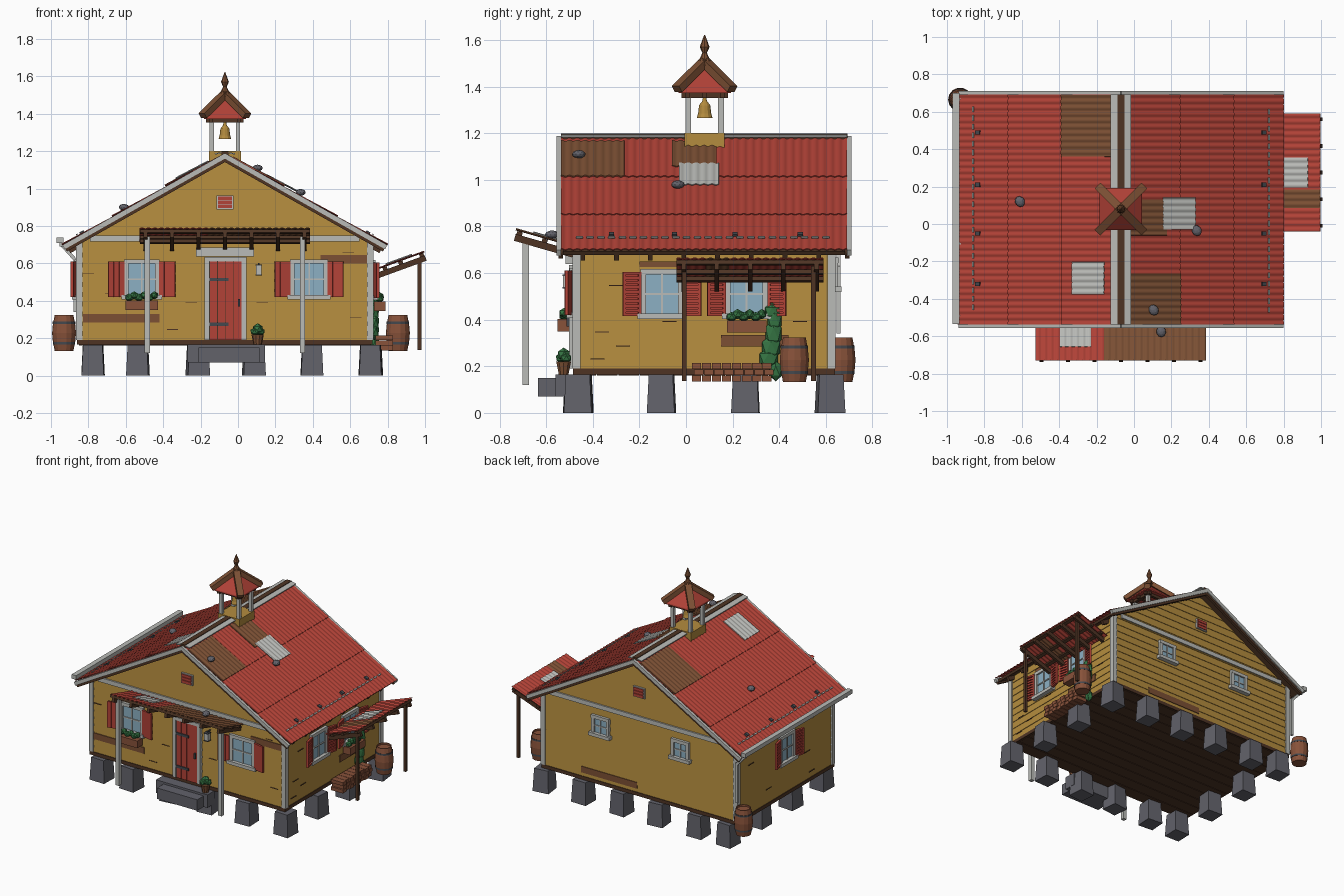
import bpy, bmesh, math, random
from mathutils import Matrix, Vector

random.seed(4)
I = Matrix.Identity(4)
T = lambda x, y, z: Matrix.Translation((x, y, z))
R = lambda deg, ax: Matrix.Rotation(math.radians(deg), 4, ax)


def mat(name, r, g, b):
    m = bpy.data.materials.new(name)
    m.diffuse_color = [((c / 255 + 0.055) / 1.055) ** 2.4 for c in (r, g, b)] + [1]
    return m


OCHRE, RED = mat("ochre_paint", 180, 140, 62), mat("red_paint", 178, 66, 55)
BROWN, DARK = mat("worn_brown", 124, 80, 52), mat("dark_wood", 78, 52, 36)
TRIM, STONE = mat("pale_trim", 186, 187, 183), mat("grey_stone", 98, 98, 106)
GLASS, GREEN = mat("window_glass", 140, 176, 196), mat("leaf_green", 54, 118, 68)
IRON, WOOD = mat("dark_iron", 68, 72, 78), mat("barrel_wood", 136, 82, 58)


def finish(name, bm, m, M=I):
    bmesh.ops.recalc_face_normals(bm, faces=bm.faces)
    me = bpy.data.meshes.new(name)
    bm.to_mesh(me)
    bm.free()
    me.materials.append(m)
    ob = bpy.data.objects.new(name, me)
    ob.matrix_world = M
    bpy.context.collection.objects.link(ob)
    return ob


def boxes(name, m, items, M=I):
    """Each item is x0, x1, y0, y1, z0, z1."""
    bm = bmesh.new()
    for a, b, c, d, e, f in items:
        mx = T((a + b) / 2, (c + d) / 2, (e + f) / 2) @ Matrix.Diagonal((b - a, d - c, f - e, 1))
        bmesh.ops.create_cube(bm, size=1, matrix=mx)
    return finish(name, bm, m, M)


def loft(name, m, rings, M=I):
    bm = bmesh.new()
    vs = [[bm.verts.new(p) for p in ring] for ring in rings]
    n = len(vs[0])
    for a, b in zip(vs, vs[1:]):
        for i in range(n):
            bm.faces.new((a[i], a[(i + 1) % n], b[(i + 1) % n], b[i]))
    bm.faces.new(vs[0][::-1])
    bm.faces.new(vs[-1])
    return finish(name, bm, m, M)


def lathe(name, m, prof, M, n=14, turn=0.0):
    ang = [turn + 2 * math.pi * i / n for i in range(n)]
    return loft(name, m, [[(r * math.cos(t), r * math.sin(t), z) for t in ang] for r, z in prof], M)


def blobs(name, m, items, M=I, sub=1, spin=90):
    """Lumpy icospheres: x, y, z, rx, ry, rz."""
    bm = bmesh.new()
    for x, y, z, rx, ry, rz in items:
        mx = T(x, y, z) @ R(random.uniform(0, spin), 'Z') @ Matrix.Diagonal((rx, ry, rz, 1))
        bmesh.ops.create_icosphere(bm, subdivisions=sub, radius=1, matrix=mx)
    return finish(name, bm, m, M)


def sheet(name, m, M, x0, x1, d0, d1, z0, z1):
    """Corrugated sheet running outward along local -y."""
    bm, n = bmesh.new(), max(8, round((x1 - x0) / 0.034 * 6))
    prev = None
    for i in range(n + 1):
        x = x0 + (x1 - x0) * i / n
        w = 0.0028 * math.cos(2 * math.pi * x / 0.034)
        cur = [bm.verts.new((x, -d0, z0 + w)), bm.verts.new((x, -d1, z1 + w))]
        if prev:
            bm.faces.new((prev[0], prev[1], cur[1], cur[0])).smooth = True
        prev = cur
    ob = finish(name, bm, m, M)
    s = ob.modifiers.new("thickness", 'SOLIDIFY')
    s.thickness, s.offset = 0.004, 0
    e = ob.modifiers.new("crisp_rims", 'EDGE_SPLIT')
    e.split_angle = math.radians(60)
    return ob


# Clapboard walls and gables lofted as stepped rows
CX, CY, Y0, Y1, A = -0.07, 0.0775, -0.477, 0.632, 29.5
zs = [0.185 + i * 0.0525 for i in range(11)] + [0.71 + i * 0.0545 for i in range(1, 9)]
rings = []
for za, zb in zip(zs, zs[1:]):
    for z, o in ((za, 0.004), (zb, 0.0)):
        h = max(0.004, min(0.782, (1.152 - z) / 0.566)) + o
        rings.append([(CX - h, Y0 - o, z), (CX + h, Y0 - o, z), (CX + h, Y1 + o, z), (CX - h, Y1 + o, z)])
loft("clapboard_walls", OCHRE, rings)
boxes("floor_frame", DARK, [(CX - 0.79, CX + 0.79, Y0 - 0.008, Y1 + 0.008, 0.165, 0.19)])
boxes("floor_planks", DARK, [(CX - 0.78, CX + 0.78, Y0 + k * 0.0924 + 0.002, Y0 + k * 0.0924 + 0.09, 0.161, 0.17)
                             for k in range(12)])
boxes("corner_posts", TRIM, [(x - 0.017, x + 0.017, y - 0.017, y + 0.017, 0.19, 0.725)
                             for x in (CX - 0.778, CX + 0.778) for y in (Y0 + 0.007, Y1 - 0.007)])
boxes("gable_bands", TRIM, [(CX - 0.72, CX + 0.72, y - 0.012, y + 0.012, 0.718, 0.75) for y in (Y0, Y1)])

# Stone piers around the edge
for i, x in enumerate((-0.775, -0.535, -0.215, 0.085, 0.395, 0.71)):
    for j, y in enumerate((-0.462, -0.105, 0.255, 0.618)):
        if i in (0, 5) or j in (0, 3):
            M = T(x, y, 0) @ R(random.uniform(-5, 8) + 45, 'Z')
            lathe("stone_pier", STONE, [(0.084, 0), (0.073, 0.164)], M, 4)
boxes("stone_steps", STONE, [(-0.27, 0.145, -0.56, -0.47, 0.07, 0.165), (-0.21, 0.115, -0.635, -0.555, 0.07, 0.15)])

# Main roof: deck, tiered sheets, rake boards, snow guards, rafters
SIDES = {s: T(CX, CY, 1.185) @ R(90 * s, 'Z') @ R(A, 'X') for s in (1, -1)}
for s, M in SIDES.items():
    boxes("roof_deck", DARK, [(-0.605, 0.605, -0.985, 0, -0.026, -0.008)], M)
    for d0, d1 in ((0.01, 0.36), (0.35, 0.69), (0.68, 0.996)):
        sheet("roof_sheet", RED, M, -0.614, 0.614, d0, d1, 0, 0.008)
    boxes("barge_boards", TRIM, [(e * 0.623 - 0.010, e * 0.623 + 0.010, -0.996, 0, -0.022, 0.004) for e in (1, -1)], M)
    boxes("rake_battens", DARK, [(e * 0.615 - 0.010, e * 0.615 + 0.010, -0.992, 0, -0.038, -0.022) for e in (1, -1)], M)
    boxes("snow_guard", TRIM, [(x, x + 0.03, -0.906, -0.896, 0.012, 0.018)
                               for x in [-0.55 + k * 0.046 for k in range(24)]], M)
    boxes("guard_brackets", IRON, [(x - 0.011, x + 0.011, -0.885, -0.86, 0.0, 0.018)
                                   for x in [s * (y - CY) for y in (0.49, 0.21, -0.05, -0.32)]], M)
    boxes("rafter_tails", DARK, [(x - 0.01, x + 0.01, -0.98, -0.85, -0.055, -0.026)
                                 for x in [-0.52 + k * 0.1445 for k in range(8)]], M)
    boxes("ridge_cap", TRIM, [(-0.614, 0.614, -0.054, -0.016, 0.004, 0.011)], T(CX, CY, 1.187) @ R(90 * s, 'Z') @ R(10, 'X'))
boxes("ridge_pole", DARK, [(CX - 0.018, CX + 0.018, -0.537, 0.692, 1.17, 1.199)])


def roof_patch(s, m, xa, xb, ya, yb, lift):
    x = sorted((s * (ya - CY), s * (yb - CY)))
    d = sorted((s * (xa - CX) / 0.87, s * (xb - CX) / 0.87))
    sheet("roof_patch", m, SIDES[s], x[0], x[1], d[0], d[1], lift, lift + 0.006)


roof_patch(-1, BROWN, -0.385, -0.11, 0.36, 0.69, 0.005)
roof_patch(1, BROWN, -0.03, 0.245, -0.537, -0.265, 0.005)
roof_patch(1, BROWN, -0.03, 0.17, -0.06, 0.13, 0.005)
roof_patch(1, TRIM, 0.15, 0.32, -0.03, 0.14, 0.012)
roof_patch(-1, TRIM, -0.325, -0.155, -0.375, -0.205, 0.010)
blobs("roof_stones", STONE, [(x, y, z, 0.026, 0.03, 0.018) for x, y, z in
      ((-0.61, 0.12, 0.90), (0.335, -0.035, 0.98), (0.105, -0.46, 1.11), (0.145, -0.575, 0.765))], sub=2, spin=40)


# Canopies rising away from the walls
def canopy(M, w, length, tilt, split, patch, post_mat, post_x, post_d, post_z, nr):
    S = M @ R(-tilt, 'X')
    for m, a, b in split:
        sheet("canopy_sheet", m, S, a, b, 0, length, 0, 0)
    sheet("canopy_patch", TRIM, S, *patch, 0.007, 0.007)
    boxes("canopy_rafters", DARK, [(x - 0.01, x + 0.01, -length + 0.005, 0, -0.05, -0.02)
                                   for x in [-w / 2 + 0.03 + k * (w - 0.06) / (nr - 1) for k in range(nr)]], S)
    boxes("canopy_battens", DARK, [(-w / 2, w / 2, -d - 0.012, -d + 0.012, -0.022, -0.005)
                                   for d in (0.05, length / 2, length - 0.02)], S)
    boxes("canopy_posts", post_mat, [(x - post_z[1], x + post_z[1], -post_d - post_z[1], -post_d + post_z[1],
                                      post_z[0] - M.translation.z, post_z[2] - M.translation.z) for x in post_x], M)


canopy(T(-0.07, -0.475, 0.715), 0.91, 0.265, 16, [(RED, -0.455, -0.09), (BROWN, -0.09, 0.455)],
       (-0.325, -0.16, 0.06, 0.19), TRIM, (-0.415, 0.415), 0.213, (0.12, 0.014, 0.745), 7)
canopy(T(0.735, 0.275, 0.568) @ R(90, 'Z'), 0.63, 0.278, 20,
       [(RED, -0.315, -0.19), (BROWN, -0.19, -0.09), (RED, -0.09, 0.315)],
       (-0.08, 0.08, 0.06, 0.21), DARK, (-0.282, 0.272), 0.235, (0.137, 0.01, 0.63), 5)

# Windows, shutters and flower boxes in wall space (outward is local -y)
FRONT, RIGHT = T(0, Y0, 0), T(0.713, 0, 0) @ R(90, 'Z')
LEFT, BACK = T(-0.853, 0, 0) @ R(-90, 'Z'), T(0, Y1, 0) @ R(180, 'Z')


def window(W, x, z0, z1, w, shutter=0.0, louvre=False, box=False):
    a, b, zm = x - w / 2, x + w / 2, (z0 + z1) / 2
    boxes("window_glass", GLASS, [(a, b, -0.010, 0.01, z0, z1)], W)
    f = 0.012
    boxes("window_frame", TRIM, [(a - f, a + f, -0.02, 0, z0, z1), (b - f, b + f, -0.02, 0, z0, z1),
          (a - f, b + f, -0.022, 0, z1 - f, z1 + f), (a - 0.025, b + 0.025, -0.035, 0, z0 - f, z0 + f),
          (x - 0.004, x + 0.004, -0.016, 0, z0, z1), (a, b, -0.016, 0, zm - 0.004, zm + 0.004)], W)
    for s in (1, -1) if shutter else ():
        H = W @ T(x + s * (w / 2 + 0.012), -0.012, 0) @ R(-12 * s, 'Z')
        X = lambda p, q: tuple(sorted((s * p, s * q)))
        t, e = shutter, 0.012
        if louvre:
            parts = [(*X(0, e), -0.016, 0, z0, z1), (*X(t - e, t), -0.016, 0, z0, z1),
                     (*X(0, t), -0.016, 0, z0, z0 + e), (*X(0, t), -0.016, 0, z1 - e, z1), (*X(0, t), -0.004, 0, z0, z1)]
            parts += [(*X(e, t - e), -0.013, -0.003, z, z + 0.013) for z in [z0 + 0.018 + k * 0.02 for k in range(8)]]
        else:
            parts = [(*X(k * t / 3 + 0.0005, (k + 1) * t / 3 - 0.0005), -0.014, 0, z0, z1) for k in range(3)]
        boxes("shutter", RED, parts, H)
    if box:
        boxes("flower_box", WOOD, [(a - 0.005, b + 0.005, -0.075, -0.015, z0 - 0.07, z0 - 0.018)], W)
        blobs("flower_box_plants", GREEN, [(a + 0.015 + k * (w - 0.03) / 5, -0.045, z0 - 0.003 + 0.012 * (k % 2),
              0.022, 0.025, 0.022) for k in range(6)], W)


window(FRONT, -0.515, 0.42, 0.61, 0.165, 0.088, box=True)
window(FRONT, 0.38, 0.42, 0.61, 0.18, 0.085)
window(RIGHT, -0.103, 0.415, 0.605, 0.16, 0.08, True)
window(RIGHT, 0.26, 0.415, 0.605, 0.16, 0.08, True, True)
window(LEFT, -0.07, 0.42, 0.61, 0.15, 0.075, True)
window(BACK, -0.24, 0.53, 0.655, 0.12)
window(BACK, 0.405, 0.53, 0.655, 0.12)

# Gable vents
for W, x in ((FRONT, CX), (BACK, -CX)):
    boxes("vent_frame", TRIM, [(x - 0.046, x + 0.046, -0.014, 0, 0.888, 0.963)], W)
    boxes("vent_slats", RED, [(x - 0.038, x + 0.038, -0.02, 0, z, z + 0.019) for z in (0.895, 0.917, 0.939)], W)

# Door with frame, hinges and lantern
boxes("door_back", DARK, [(-0.152, 0.02, -0.014, 0, 0.19, 0.61)], FRONT)
boxes("door", RED, [(-0.151 + k * 0.043, -0.111 + k * 0.043, -0.02, 0, 0.19, 0.61) for k in range(4)], FRONT)
boxes("door_frame", TRIM, [(-0.178, -0.152, -0.026, 0, 0.19, 0.635), (0.02, 0.046, -0.026, 0, 0.19, 0.635),
      (-0.178, 0.046, -0.026, 0, 0.61, 0.635), (-0.225, 0.085, -0.04, 0, 0.638, 0.685)], FRONT)
boxes("door_hinges", IRON, [(-0.152, -0.05, -0.026, 0, z, z + 0.018) for z in (0.265, 0.505)]
      + [(0.0, 0.01, -0.035, 0, 0.37, 0.41)], FRONT)
boxes("lantern", TRIM, [(0.095, 0.125, -0.05, -0.02, 0.54, 0.59)], FRONT)
boxes("lantern_caps", IRON, [(0.093, 0.127, -0.053, -0.017, z, z + 0.006) for z in (0.534, 0.588)]
      + [(0.106, 0.114, -0.035, 0, 0.594, 0.602)], FRONT)

# Bare wood patches and cracks on the walls
for W, a, b, z0, z1 in ((FRONT, -0.83, -0.42, 0.285, 0.33), (FRONT, 0.44, 0.69, 0.6, 0.645), (RIGHT, -0.2, 0.05, 0.625, 0.65),
                        (RIGHT, 0.15, 0.44, 0.285, 0.335), (BACK, -0.4, 0.05, 0.215, 0.26)):
    boxes("bare_patch", BROWN, [(a, b, -0.007, 0, z0, z1)], W)
CRACKS = ((FRONT, ((-0.83, 0.545), (-0.71, 0.435), (-0.28, 0.39), (0.1, 0.39), (0.6, 0.31), (-0.38, 0.245), (0.56, 0.655))),
          (RIGHT, ((-0.33, 0.545), (-0.41, 0.23), (-0.39, 0.345), (-0.1, 0.39), (-0.3, 0.285), (0.46, 0.39))),
          (LEFT, ((-0.5, 0.545), (-0.3, 0.29), (0.15, 0.39), (0.2, 0.23))))
for W, spots in CRACKS:
    boxes("wall_cracks", DARK, [(x, x + 0.06, -0.006, 0, z, z + 0.004) for x, z in spots], W)

# Bell tower
B = T(CX, 0.08, 0)
boxes("tower_base", OCHRE, [(-0.086, 0.086, -0.086, 0.086, 1.09, 1.2)], B)
boxes("tower_posts", TRIM, [(x - 0.012, x + 0.012, y - 0.012, y + 0.012, 1.19, 1.375)
                            for x in (-0.07, 0.07) for y in (-0.07, 0.07)], B)
boxes("tower_beams", DARK, [(-0.1, 0.1, y - 0.01, y + 0.01, 1.352, 1.374) for y in (-0.075, 0, 0.075)]
      + [(x - 0.01, x + 0.01, -0.1, 0.1, 1.352, 1.374) for x in (-0.075, 0.075)], B)
lathe("tower_roof", RED, [(0.16, 1.373), (0.157, 1.383), (0.005, 1.49)], B, 4, math.pi / 4)
for k in range(4):
    boxes("tower_hip_beam", BROWN, [(-0.022, 0.022, -0.208, 0.0, -0.02, 0.012)], B @ T(0, 0, 1.512) @ R(45 + 90 * k, 'Z') @ R(35, 'X'))
lathe("finial", BROWN, [(0.036, 1.49), (0.014, 1.535), (0.01, 1.545), (0.021, 1.57), (0.012, 1.595), (0.002, 1.622)], B, 8)
lathe("bell", OCHRE, [(0.034, 1.265), (0.028, 1.285), (0.024, 1.32), (0.01, 1.338), (0.006, 1.36)], B, 12)

# Barrels
for x, y in ((0.855, 0.465), (-0.93, 0.665)):
    M = T(x, y, 0.132)
    lathe("barrel", WOOD, [(0.05, 0), (0.06, 0.05), (0.064, 0.095), (0.06, 0.14), (0.05, 0.192), (0.044, 0.192), (0.044, 0.18)], M)
    for z, r in ((0.035, 0.0595), (0.145, 0.0605)):
        lathe("barrel_hoop", IRON, [(r, z), (r, z + 0.012)], M)

# Left gutter and downspout
boxes("gutter", TRIM, [(-0.97, -0.934, -0.535, 0.7, 0.708, 0.738)])
boxes("gutter_hooks", TRIM, [(-0.955, -0.92, y, y + 0.012, 0.69, 0.71) for y in (-0.5, -0.11, 0.28, 0.66)])
boxes("downspout", TRIM, [(-0.88, -0.862, 0.646, 0.664, 0.34, 0.63)])
boxes("downspout_elbow", TRIM, [(-0.009, 0.009, -0.009, 0.009, 0, 0.115)], T(-0.871, 0.655, 0.62) @ R(-42, 'Y'))

# Log stack, climbing plant and potted plant
boxes("log_stack", WOOD, [(0.735, 0.83 - 0.008 * (k % 2), 0.025 + k * 0.043 + 0.01 * (r % 2), 0.065 + k * 0.043 + 0.01 * (r % 2),
      0.135 + r * 0.027, 0.16 + r * 0.027) for k in range(8) for r in range(3)])
blobs("climbing_plant", GREEN, [(0.73, y, z, 0.028, ry, rz) for y, z, ry, rz in
      ((0.385, 0.18, 0.032, 0.045), (0.355, 0.235, 0.046, 0.045), (0.365, 0.28, 0.045, 0.055),
       (0.375, 0.34, 0.04, 0.06), (0.38, 0.40, 0.036, 0.055), (0.37, 0.435, 0.036, 0.04))], spin=0)
P = T(0.105, -0.525, 0.165)
lathe("plant_pot", BROWN, [(0.022, 0), (0.032, 0.05), (0.034, 0.055)], P, 10)
blobs("pot_plant", GREEN, [(0, 0, 0.085, 0.03, 0.03, 0.03), (0.015, 0.01, 0.07, 0.026, 0.026, 0.022),
                           (-0.015, -0.01, 0.07, 0.026, 0.026, 0.022)], P)
